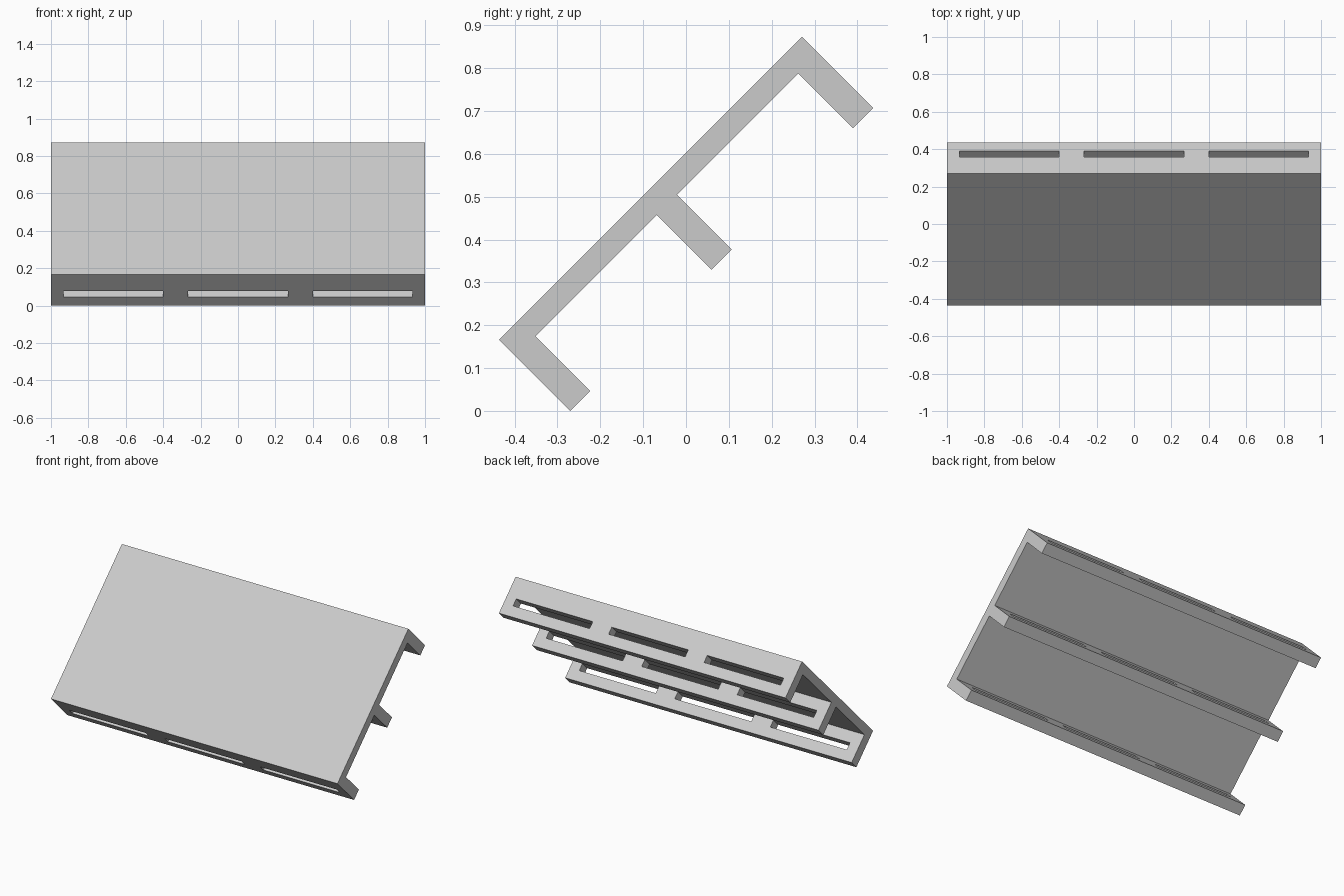
import bpy, bmesh
from math import sqrt

if "Cube" in bpy.data.objects:
    bpy.data.objects.remove(bpy.data.objects["Cube"])

LENGTH, DEPTH = 1.0, 0.235      # slope length, leg depth below the slope
PLATE, LEG = 0.0545, 0.0667     # plate thickness, leg thickness
S = 1 / sqrt(2)
Y0, Z0 = -(LENGTH + DEPTH) * S / 2, DEPTH * S


def place(x, u, v):
    """u runs up the 45 degree slope, v runs down away from the plate."""
    return (x, Y0 + (u + v) * S, Z0 + (u - v) * S)


def extrude(bm, profile, x0, x1):
    """Extrude a (u, v) profile along x."""
    face = bm.faces.new([bm.verts.new(place(x0, u, v)) for u, v in profile])
    new = bmesh.ops.extrude_face_region(bm, geom=[face])["geom"]
    verts = [g for g in new if isinstance(g, bmesh.types.BMVert)]
    bmesh.ops.translate(bm, verts=verts, vec=(x1 - x0, 0, 0))


def make_object(name, bm):
    bmesh.ops.recalc_face_normals(bm, faces=bm.faces)
    mesh = bpy.data.meshes.new(name)
    bm.to_mesh(mesh)
    bm.free()
    obj = bpy.data.objects.new(name, mesh)
    bpy.context.collection.objects.link(obj)
    return obj


# Sloping plate with three legs, as one E-shaped profile
profile = [(LENGTH, 0), (0, 0)]
for start in (0, (LENGTH - LEG) / 2, LENGTH - LEG):
    end = start + LEG
    if start > 0:
        profile.append((start, PLATE))
    profile += [(start, DEPTH), (end, DEPTH)]
    if end < LENGTH - 0.001:
        profile.append((end, PLATE))
bm = bmesh.new()
extrude(bm, profile, -1, 1)
panel = make_object("slotted_panel", bm)

# Three slots, each running through all the legs
bm = bmesh.new()
for x in (-2 / 3, 0, 2 / 3):
    extrude(bm, [(-0.1, 0.125), (1.1, 0.125), (1.1, 0.17), (-0.1, 0.17)],
            x - 0.267, x + 0.267)
cutter = make_object("slot_cutter", bm)
cutter.hide_render = True

# Cut the slots and discard the cutter
mod = panel.modifiers.new("slots", 'BOOLEAN')
mod.operation = 'DIFFERENCE'
mod.solver = 'EXACT'
mod.object = cutter
bpy.context.view_layer.objects.active = panel
bpy.ops.object.modifier_apply(modifier=mod.name)
bpy.data.objects.remove(cutter)
